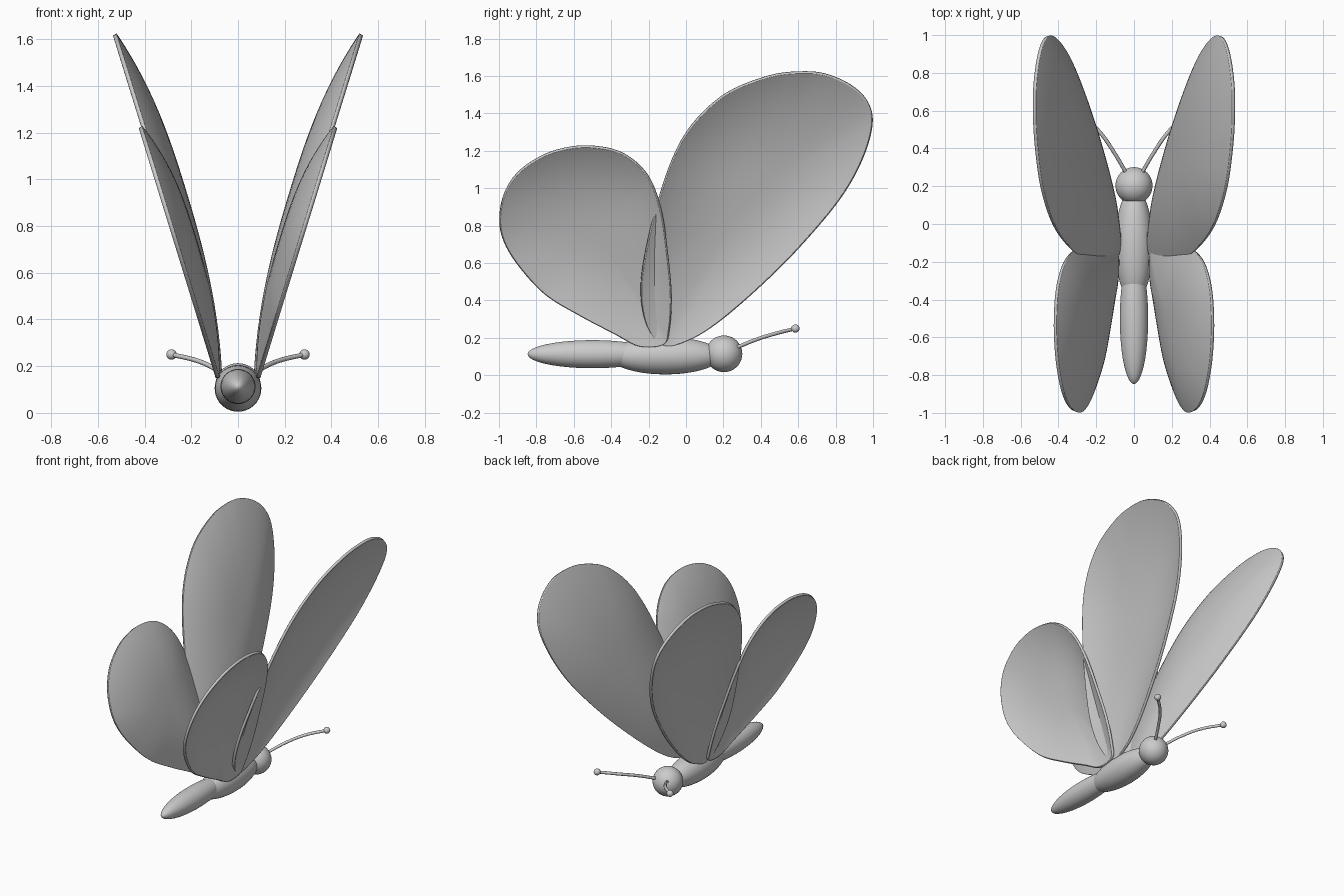
import bpy
import bmesh
import math
from mathutils import Vector
from mathutils.geometry import interpolate_bezier

if "Cube" in bpy.data.objects:
    bpy.data.objects.remove(bpy.data.objects["Cube"])

grey = bpy.data.materials.new("plain_grey")
grey.use_nodes = True
grey.diffuse_color = (0.6, 0.6, 0.6, 1)
grey.node_tree.nodes["Principled BSDF"].inputs["Base Color"].default_value = grey.diffuse_color

LEAN = math.atan(0.308)  # outward tilt of the wings


def smooth_loop(points, steps=6):
    """Closed smooth curve through a few points."""
    pts = [Vector((y, z, 0)) for y, z in points]
    n = len(pts)
    loop = []
    for i, b in enumerate(pts):
        a, c, d = pts[i - 1], pts[(i + 1) % n], pts[(i + 2) % n]
        loop += interpolate_bezier(b, b + (c - a) / 6, c - (d - b) / 6, c, steps + 1)[:-1]
    return loop


def finish(obj, angle=60):
    bpy.ops.object.select_all(action="DESELECT")
    obj.select_set(True)
    bpy.context.view_layer.objects.active = obj
    bpy.ops.object.shade_smooth_by_angle(angle=math.radians(angle))


def wing(name, outline, centre, depth, shift, side, rings=16):
    """Thin cupped sheet: shrinking rings of the outline pushed towards the body."""
    loop = smooth_loop(outline)
    mid = Vector((*centre, 0))
    bm = bmesh.new()

    def vert(p, r):
        x = 0.075 + shift + math.tan(LEAN) * (p.y - 0.15)
        sink = depth * (1 - r ** 2.5)
        return bm.verts.new((side * (x - sink * math.cos(LEAN)), p.x, p.y + sink * math.sin(LEAN)))

    radii = [math.sin(math.pi / 2 * (1 - k / rings)) for k in range(rings)]
    rows = [[vert(mid.lerp(p, r), r) for p in loop] for r in radii]
    hub = vert(mid, 0)
    n = len(loop)
    for i in range(n):
        j = (i + 1) % n
        for a, b in zip(rows, rows[1:]):
            bm.faces.new((a[i], a[j], b[j], b[i]))
        bm.faces.new((rows[-1][i], rows[-1][j], hub))
    bmesh.ops.recalc_face_normals(bm, faces=bm.faces)
    mesh = bpy.data.meshes.new(name)
    bm.to_mesh(mesh)
    bm.free()
    obj = bpy.data.objects.new(name, mesh)
    bpy.context.collection.objects.link(obj)
    mesh.materials.append(grey)
    finish(obj)
    solid = obj.modifiers.new("thickness", "SOLIDIFY")
    solid.thickness = 0.018
    solid.offset = 0


def ellipsoid(name, centre, radius, length):
    """Round body part stretched along y, poles at its two ends."""
    bpy.ops.mesh.primitive_uv_sphere_add(segments=40, ring_count=24, radius=1, location=centre,
                                         rotation=(math.pi / 2, 0, 0))
    obj = bpy.context.object
    obj.name = name
    obj.scale = (radius, radius, length)
    obj.data.materials.append(grey)
    finish(obj)


def antenna(name, path, side):
    curve = bpy.data.curves.new(name, "CURVE")
    curve.dimensions = "3D"
    curve.bevel_depth = 0.01
    curve.bevel_resolution = 3
    spline = curve.splines.new("BEZIER")
    spline.bezier_points.add(len(path) - 1)
    for point, (x, y, z) in zip(spline.bezier_points, path):
        point.co = (side * x, y, z)
        point.handle_left_type = point.handle_right_type = "AUTO"
    curve.materials.append(grey)
    bpy.context.collection.objects.link(bpy.data.objects.new(name, curve))


# Body
ellipsoid("thorax", (0, -0.11, 0.105), 0.1, 0.3)
ellipsoid("abdomen", (0, -0.5, 0.113), 0.075, 0.347)
ellipsoid("head", (0, 0.203, 0.115), 0.098, 0.098)

# Wing outlines as (y, z)
forewing = [(0.02, 0.19), (0.18, 0.29), (0.4, 0.48), (0.61, 0.69), (0.82, 0.94), (0.94, 1.15),
            (0.995, 1.34), (0.97, 1.46), (0.88, 1.55), (0.74, 1.61), (0.6, 1.62), (0.45, 1.6),
            (0.26, 1.53), (0.13, 1.44), (0.02, 1.32), (-0.06, 1.18), (-0.13, 0.99),
            (-0.2, 0.73), (-0.24, 0.47), (-0.21, 0.27), (-0.12, 0.16)]
hindwing = [(-0.25, 0.155), (-0.38, 0.22), (-0.57, 0.32), (-0.75, 0.43), (-0.89, 0.58),
            (-0.97, 0.71), (-0.995, 0.83), (-0.97, 0.97), (-0.89, 1.09), (-0.75, 1.18),
            (-0.6, 1.22), (-0.47, 1.22), (-0.35, 1.19), (-0.25, 1.12), (-0.18, 1.02),
            (-0.13, 0.86), (-0.1, 0.65), (-0.08, 0.43), (-0.09, 0.25), (-0.12, 0.165)]
feeler = [(0.03, 0.25, 0.14), (0.11, 0.386, 0.195), (0.18, 0.485, 0.225), (0.285, 0.585, 0.25)]

for side, label in ((1, "left"), (-1, "right")):
    wing(f"{label}_forewing", forewing, (0.35, 0.95), 0.087, 0, side)
    wing(f"{label}_hindwing", hindwing, (-0.5, 0.75), 0.08, 0.012, side)
    antenna(f"{label}_antenna", feeler, side)
    x, y, z = feeler[-1]
    ellipsoid(f"{label}_antenna_tip", (side * x, y, z), 0.022, 0.022)
